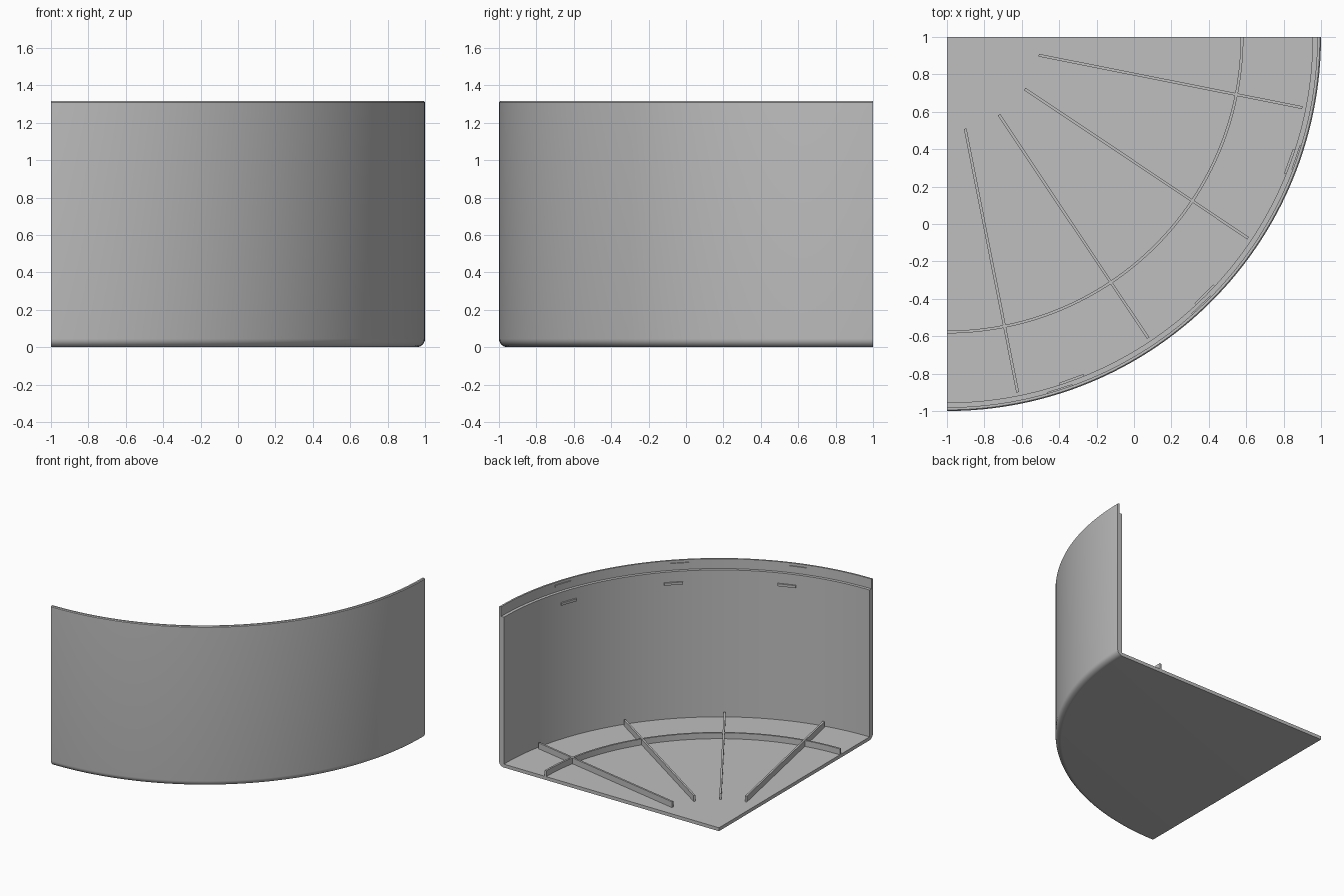
import bpy, bmesh, math
from mathutils import Matrix, Vector

cube = bpy.data.objects.get("Cube")
if cube:
    bpy.data.objects.remove(cube, do_unlink=True)

# One plain grey for everything
grey = bpy.data.materials.new("light_grey")
grey.use_nodes = True
colour = (0.52, 0.52, 0.52, 1)
grey.diffuse_color = colour
grey.node_tree.nodes["Principled BSDF"].inputs["Base Color"].default_value = colour

AXIS = Vector((-1, 1, 0))      # corner the quarter circle turns about
OUTER, INNER, LIP = 2.0, 1.955, 1.98
HEIGHT, LEDGE, FLOOR, RIB_TOP = 1.315, 1.235, 0.028, 0.076
FILLET, SEGMENTS = 0.045, 64


def finish(name, bm):
    bmesh.ops.recalc_face_normals(bm, faces=bm.faces[:])
    mesh = bpy.data.meshes.new(name)
    bm.to_mesh(mesh)
    bm.free()
    mesh.materials.append(grey)
    obj = bpy.data.objects.new(name, mesh)
    bpy.context.collection.objects.link(obj)
    obj.location = AXIS
    bpy.ops.object.select_all(action='DESELECT')
    obj.select_set(True)
    bpy.context.view_layer.objects.active = obj
    bpy.ops.object.shade_smooth_by_angle(angle=math.radians(30))
    return obj


def quarter_turn(name, profile):
    """Sweep a closed (radius, height) profile through the quarter circle."""
    bm = bmesh.new()
    start = bm.faces.new([bm.verts.new((r, 0, z)) for r, z in profile])
    edges = start.edges[:]
    end_cap = start.copy()
    swept = bmesh.ops.spin(bm, geom=edges, cent=(0, 0, 0), axis=(0, 0, -1),
                           angle=math.pi / 2, steps=SEGMENTS)
    last = [e for e in swept["geom_last"] if isinstance(e, bmesh.types.BMEdge)]
    bmesh.ops.delete(bm, geom=end_cap.verts[:], context='VERTS')
    bmesh.ops.edgeloop_fill(bm, edges=last)
    bmesh.ops.remove_doubles(bm, verts=bm.verts[:], dist=0.0001)
    return finish(name, bm)


def polar_box(name, angle, r0, r1, width, z0, z1):
    """Box reaching from r0 to r1 along a direction of the quarter circle."""
    bm = bmesh.new()
    place = (Matrix.Rotation(-math.radians(angle), 4, 'Z')
             @ Matrix.Translation(((r0 + r1) / 2, 0, (z0 + z1) / 2))
             @ Matrix.Diagonal((r1 - r0, width, z1 - z0, 1)))
    bmesh.ops.create_cube(bm, size=1, matrix=place)
    return finish(name, bm)


# Floor and curved wall in one shell, with a rounded foot and a stepped lip
foot = [(OUTER - FILLET + FILLET * math.sin(a), FILLET - FILLET * math.cos(a))
        for a in (math.pi / 2 * i / 6 for i in range(7))]
quarter_turn("floor_and_wall", [(0, 0)] + foot + [
    (OUTER, HEIGHT - 0.006), (OUTER - 0.006, HEIGHT), (LIP, HEIGHT),
    (LIP, LEDGE), (INNER, LEDGE), (INNER, FLOOR), (0, FLOOR)])

# Curved rib on the floor
z_sunk = FLOOR - 0.01
quarter_turn("curved_rib", [(1.57, z_sunk), (1.585, z_sunk),
                            (1.585, RIB_TOP), (1.57, RIB_TOP)])

# Four straight ribs fanning out from the corner
for i in range(4):
    polar_box(f"straight_rib_{i + 1}", 11.25 + 22.5 * i, 0.5, 1.937, 0.015,
              z_sunk, RIB_TOP)

# Small catches on the wall and on the lip
for i, (low, high) in enumerate([(20, 19), (45, 46.5), (70, 72.2)], 1):
    polar_box(f"wall_catch_{i}", low, INNER - 0.012, INNER + 0.01, 0.14, 1.13, 1.15)
    polar_box(f"lip_catch_{i}", high, LIP - 0.008, LIP + 0.008, 0.14, 1.276, 1.294)
